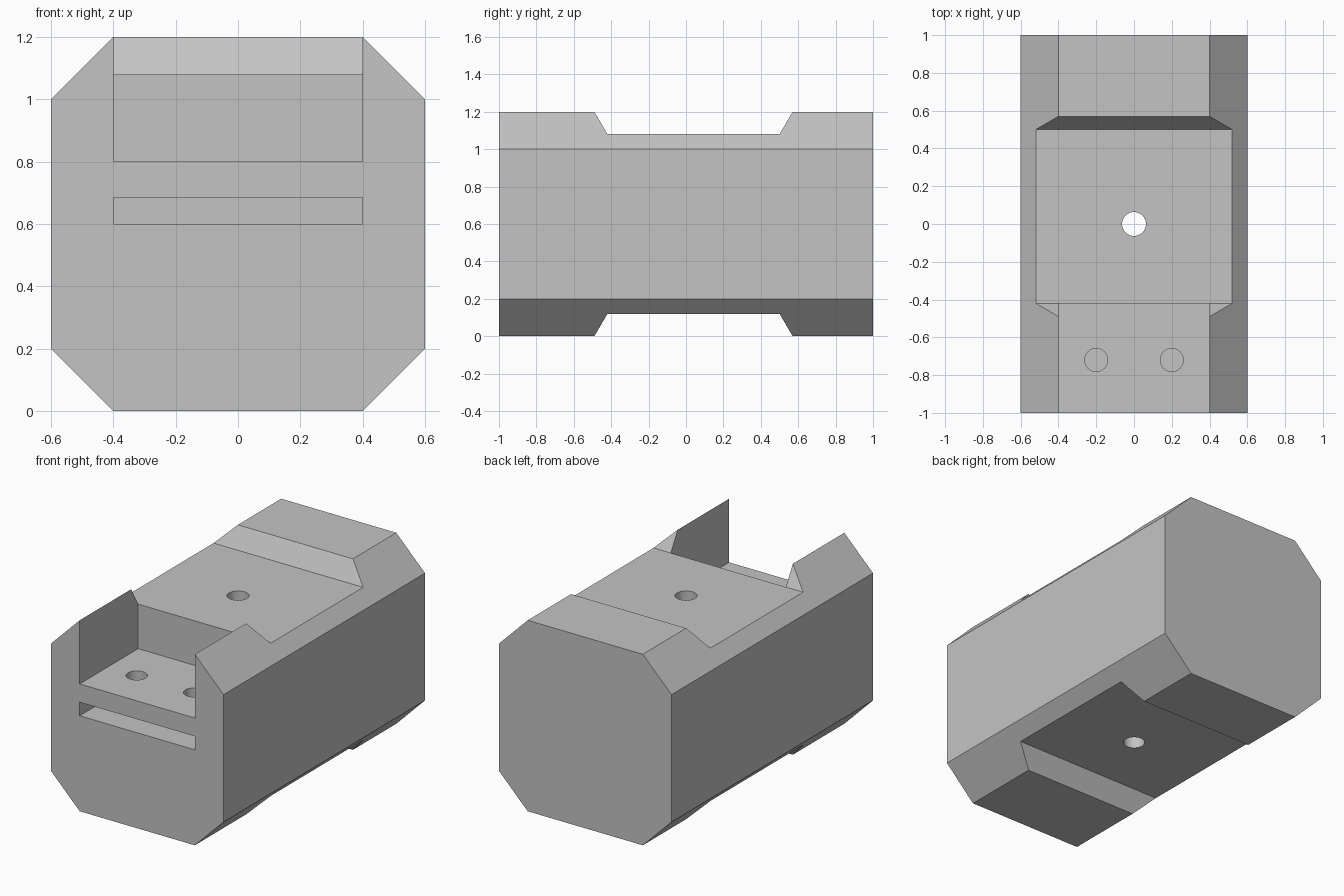
import bpy
import bmesh
from mathutils import Vector

if "Cube" in bpy.data.objects:
    bpy.data.objects.remove(bpy.data.objects["Cube"], do_unlink=True)

grey = bpy.data.materials.new("plain grey")
grey.use_nodes = True
grey.diffuse_color = (0.55, 0.55, 0.55, 1)
grey.node_tree.nodes["Principled BSDF"].inputs["Base Color"].default_value = grey.diffuse_color


def add_object(name, bm):
    bmesh.ops.recalc_face_normals(bm, faces=bm.faces)
    mesh = bpy.data.meshes.new(name)
    bm.to_mesh(mesh)
    bm.free()
    mesh.materials.append(grey)
    obj = bpy.data.objects.new(name, mesh)
    bpy.context.collection.objects.link(obj)
    return obj


def prism(name, points, sweep):
    """Extrude a closed outline along a vector."""
    bm = bmesh.new()
    face = bm.faces.new([bm.verts.new(p) for p in points])
    result = bmesh.ops.extrude_face_region(bm, geom=[face], use_keep_orig=True)
    verts = [g for g in result["geom"] if isinstance(g, bmesh.types.BMVert)]
    bmesh.ops.translate(bm, vec=Vector(sweep), verts=verts)
    return add_object(name, bm)


def box(name, x, y0, y1, z0, z1):
    outline = [(-x, y0, z0), (x, y0, z0), (x, y0, z1), (-x, y0, z1)]
    return prism(name, outline, (0, y1 - y0, 0))


def cylinder(name, x, y, z0, z1, radius):
    bm = bmesh.new()
    bmesh.ops.create_cone(bm, cap_ends=True, segments=48, radius1=radius,
                          radius2=radius, depth=z1 - z0)
    bmesh.ops.translate(bm, vec=(x, y, (z0 + z1) / 2), verts=bm.verts)
    return add_object(name, bm)


# Chamfered block
half = [(0.4, 0), (0.6, 0.2), (0.6, 1.0), (0.4, 1.2)]
outline = half + [(-x, z) for x, z in reversed(half)]
block = prism("block", [(x, -1, z) for x, z in outline], (0, 2, 0))

# Sloped channels across the top and underside
channel = [(-0.42, 1.08), (0.5, 1.08), (0.64, 1.32), (-0.56, 1.32)]
cutters = [
    prism("top_channel_cutter", [(-1, y, z) for y, z in channel], (2, 0, 0)),
    prism("bottom_channel_cutter", [(-1, y, 1.2 - z) for y, z in channel], (2, 0, 0)),
    # Front pocket, slot and centre bore
    box("pocket_cutter", 0.4, -1.2, -0.42, 0.8, 1.4),
    box("slot_cutter", 0.4, -1.2, -0.42, 0.6, 0.685),
    cylinder("bore_cutter", 0, 0, -0.2, 1.4, 0.063),
]
# Paired holes from the pocket floor into the slot
for side, x in (("left", 0.2), ("right", -0.2)):
    cutters.append(cylinder(side + "_hole_cutter", x, -0.72, 0.64, 0.9, 0.061))

for cutter in cutters:
    cutter.hide_render = True
    cutter.hide_viewport = True
    cutter.display_type = 'WIRE'
    mod = block.modifiers.new(cutter.name, 'BOOLEAN')
    mod.operation = 'DIFFERENCE'
    mod.solver = 'EXACT'
    mod.object = cutter

# Apply the cuts and remove the helpers
bpy.context.view_layer.update()
evaluated = block.evaluated_get(bpy.context.evaluated_depsgraph_get())
block.data = bpy.data.meshes.new_from_object(evaluated)
block.modifiers.clear()
for cutter in cutters:
    bpy.data.objects.remove(cutter, do_unlink=True)

# Round hole walls, crisp block edges
bpy.ops.object.select_all(action='DESELECT')
block.select_set(True)
bpy.context.view_layer.objects.active = block
bpy.ops.object.shade_smooth_by_angle(angle=0.5)
